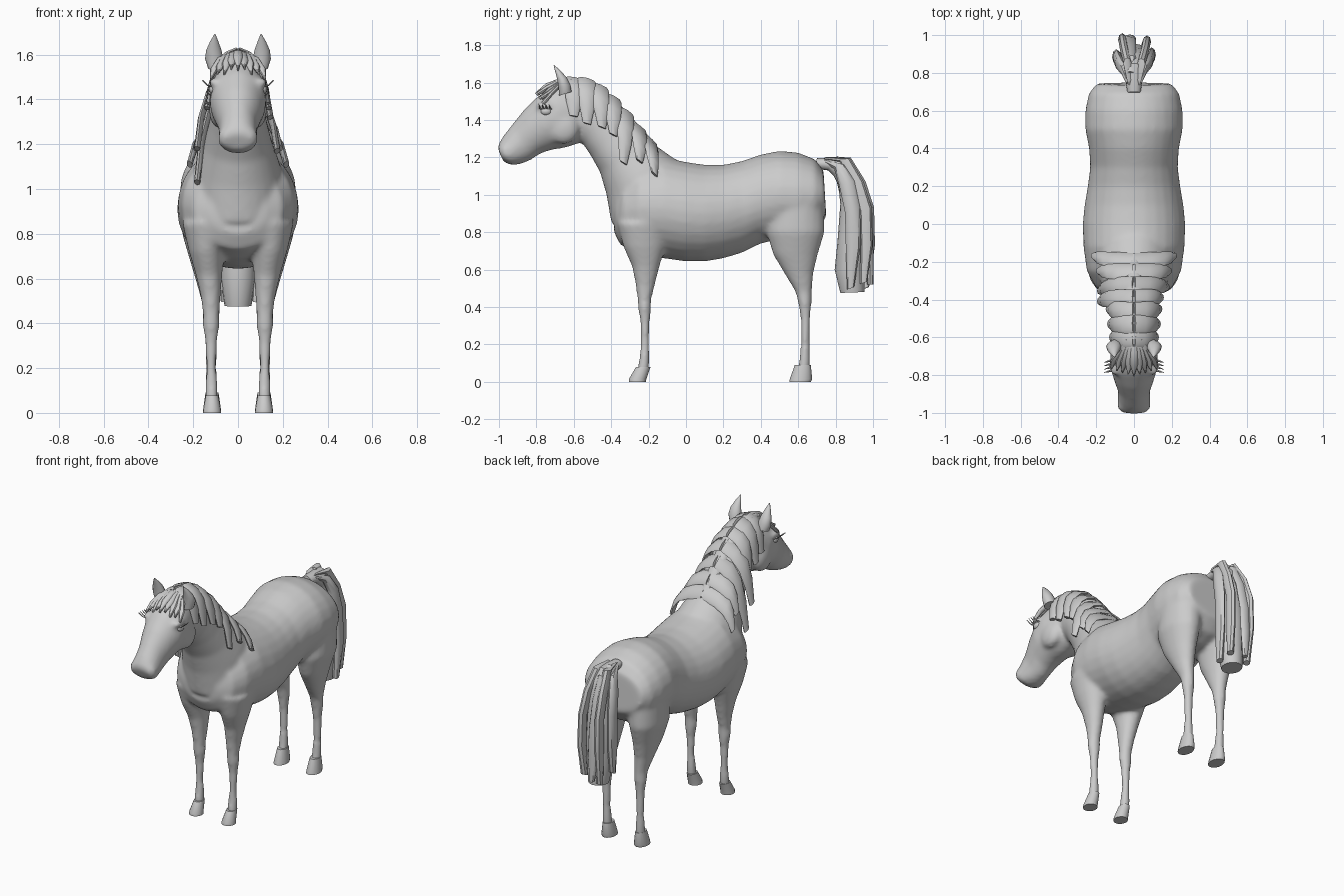
import bpy, bmesh, math
from mathutils import Vector as V, Matrix

grey = bpy.data.materials.new("coat_grey")
grey.diffuse_color = (0.6, 0.6, 0.6, 1)


def loft(bm, rings, n=12):
    """Closed skin through elliptical rings (centre, half axis, half axis)."""
    loops = []
    for c, a, b in rings:
        loops.append([bm.verts.new(c + a * math.cos(2 * math.pi * i / n) + b * math.sin(2 * math.pi * i / n))
                      for i in range(n)])
    for p, q in zip(loops, loops[1:]):
        for i in range(n):
            j = (i + 1) % n
            bm.faces.new((p[i], p[j], q[j], q[i]))
    bm.faces.new(loops[0][::-1])
    bm.faces.new(loops[-1])


def span(y1, z1, y2, z2, hw, cx=0):
    """Ring stretched between two side-view points with a half width."""
    return (V((cx, (y1 + y2) / 2, (z1 + z2) / 2)), V((0, (y2 - y1) / 2, (z2 - z1) / 2)), V((hw, 0, 0)))


def blade(bm, pts, widths, thick, wdir, n=8):
    """Flat lock of hair along a path."""
    pts, w = [V(p) for p in pts], V(wdir).normalized()
    rings = []
    for k, p in enumerate(pts):
        d = pts[min(k + 1, len(pts) - 1)] - pts[max(k - 1, 0)]
        rings.append((p, w * widths[k] / 2, w.cross(d).normalized() * thick))
    loft(bm, rings, n)


def ball(bm, centre, scale):
    m = Matrix.Translation(centre) @ Matrix.Diagonal((*scale, 1))
    bmesh.ops.create_uvsphere(bm, u_segments=16, v_segments=10, radius=1, matrix=m)


def finish(name, bm, angle=40):
    bmesh.ops.recalc_face_normals(bm, faces=bm.faces)
    me = bpy.data.meshes.new(name)
    bm.to_mesh(me)
    bm.free()
    ob = bpy.data.objects.new(name, me)
    bpy.context.collection.objects.link(ob)
    me.materials.append(grey)
    bpy.ops.object.select_all(action='DESELECT')
    ob.select_set(True)
    bpy.context.view_layer.objects.active = ob
    bpy.ops.object.shade_smooth_by_angle(angle=math.radians(angle))
    return ob


# Body: torso, neck, head and legs fused into one skin
bm = bmesh.new()
torso = [(-.385, .80, -.375, 1.0, .12), (-.35, .73, -.33, 1.1, .20), (-.25, .69, -.25, 1.17, .25),
         (-.12, .66, -.12, 1.2, .268), (0, .643, 0, 1.175, .272), (.1, .643, .1, 1.16, .262),
         (.2, .66, .2, 1.16, .245), (.3, .69, .3, 1.18, .232), (.4, .74, .4, 1.215, .238),
         (.5, .76, .5, 1.235, .258), (.6, .76, .6, 1.225, .258), (.69, .80, .69, 1.19, .24),
         (.75, .88, .735, 1.13, .20)]
neck = [(-.40, .85, 0, 1.15, .21), (-.425, 1.0, -.10, 1.22, .185), (-.46, 1.12, -.17, 1.27, .155),
        (-.51, 1.21, -.27, 1.37, .13), (-.55, 1.27, -.38, 1.50, .112), (-.60, 1.32, -.48, 1.58, .10),
        (-.66, 1.40, -.58, 1.60, .09)]
head = [(-.52, 1.32, -.55, 1.56, .07), (-.57, 1.275, -.63, 1.60, .105), (-.65, 1.25, -.72, 1.575, .125),
        (-.72, 1.24, -.80, 1.52, .125), (-.78, 1.22, -.87, 1.45, .105), (-.83, 1.185, -.93, 1.375, .085),
        (-.88, 1.165, -.98, 1.31, .085), (-.93, 1.157, -1.0, 1.275, .09), (-.975, 1.175, -1.008, 1.25, .072)]
for rows in (torso, neck, head):
    loft(bm, [span(*r) for r in rows], 28)

# Leg rows: height, front y, back y, half width, centre x
front_leg = [(.85, -.37, -.08, .11, .14), (.72, -.335, -.11, .08, .14), (.62, -.29, -.14, .06, .13),
             (.52, -.27, -.165, .045, .122), (.44, -.26, -.185, .037, .12), (.38, -.255, -.187, .038, .12),
             (.32, -.245, -.193, .027, .12), (.2, -.243, -.195, .023, .12), (.12, -.252, -.193, .028, .118),
             (.055, -.262, -.198, .029, .117)]
hind_leg = [(.95, .45, .74, .11, .14), (.8, .43, .742, .10, .15), (.68, .465, .705, .075, .14),
            (.58, .525, .682, .055, .13), (.48, .585, .673, .039, .12), (.42, .60, .672, .038, .12),
            (.34, .612, .664, .028, .12), (.2, .613, .662, .024, .12), (.12, .605, .664, .028, .118),
            (.06, .595, .662, .029, .117)]
for s in (-1, 1):
    for leg in (front_leg, hind_leg):
        loft(bm, [span(a, z, b, z, hw, s * cx) for z, a, b, hw, cx in leg], 20)
    ball(bm, (s * .052, -.965, 1.238), (.035, .034, .036))      # nostril bump
    ball(bm, (s * .085, -.655, 1.355), (.045, .085, .085))      # cheek
    ball(bm, (s * .098, -.755, 1.475), (.034, .05, .022))       # brow
body = finish("body", bm)
m = body.modifiers.new("fuse", 'REMESH')
m.mode = 'VOXEL'
m.voxel_size = .012
m.use_smooth_shade = True
m = body.modifiers.new("soften", 'SMOOTH')
m.factor = .5
m.iterations = 12

for s, side in ((-1, "left"), (1, "right")):
    # Hooves
    for name, rows in (("front", [(0, -.305, -.215), (.015, -.305, -.212), (.078, -.268, -.19)]),
                       ("hind", [(0, .553, .668), (.015, .555, .675), (.09, .582, .667)])):
        bm = bmesh.new()
        loft(bm, [span(a, z, b, z, hw, s * .116) for (z, a, b), hw in zip(rows, (.041, .040, .029))], 16)
        finish(f"{name}_hoof_{side}", bm)

    # Ear
    bm = bmesh.new()
    ear = [(.098, -.645, 1.54, .036, .034), (.106, -.65, 1.58, .041, .032), (.108, -.663, 1.62, .034, .025),
           (.106, -.685, 1.66, .018, .014), (.103, -.706, 1.692, .002, .002)]
    loft(bm, [(V((s * x, y, z)), V((w, 0, 0)), V((0, d, d * .3))) for x, y, z, w, d in ear], 14)
    finish(f"ear_{side}", bm)

    # Eye with lashes
    bm = bmesh.new()
    ball(bm, (s * .108, -.748, 1.445), (.022, .03, .022))
    finish(f"eye_{side}", bm)
    bm = bmesh.new()
    for k in range(4):
        y = -.775 + .018 * k
        blade(bm, [(s * .118, y, 1.458), (s * .138, y - .006, 1.464), (s * .158, y - .012, 1.485)],
              (.014, .01, .002), .003, (0, 1, 0), 4)
    finish(f"eyelashes_{side}", bm)

    # Mane locks: crest y z, tip y z, tip half width
    locks = [(-.60, 1.605, -.60, 1.42, .112), (-.53, 1.60, -.53, 1.38, .122), (-.46, 1.565, -.45, 1.36, .13),
             (-.39, 1.505, -.39, 1.32, .138), (-.32, 1.43, -.335, 1.17, .168), (-.25, 1.345, -.25, 1.18, .18),
             (-.19, 1.275, -.17, 1.11, .208)]
    bm = bmesh.new()
    for i, (cy, cz, ty, tz, hw) in enumerate(locks):
        if s < 0 and i in (3, 4):
            ty, tz, hw = ty - .02, tz - .14, .175
        pts = [(s * (hw * f + .004), cy + (ty - cy) * u, cz + (tz - cz) * u + .012 * (1 - u))
               for u, f in ((0, 0), (.1, .42), (.3, .74), (.6, .92), (1, 1.02))]
        blade(bm, pts, (.10, .105, .10, .085, .045), .014, (0, .85, -.15 - .1 * i))
    finish(f"mane_{side}", bm)

# Mane crest along the top of the neck
bm = bmesh.new()
crest = [(-.66, 1.60, .02), (-.60, 1.605, .04), (-.53, 1.59, .045), (-.46, 1.55, .045), (-.39, 1.49, .045),
         (-.32, 1.415, .045), (-.25, 1.335, .04), (-.17, 1.255, .02)]
blade(bm, [(0, y, z) for y, z, w in crest], [w * 2 for y, z, w in crest], .022, (1, 0, 0), 12)
finish("mane_crest", bm)

# Forelock fanned over the brow
bm = bmesh.new()
for i in range(-4, 5):
    x = i * .029
    a = abs(x)
    dip = .018 * (i % 2)
    blade(bm, [(x * .3, -.61, 1.61), (x * .65, -.68, 1.61 - .25 * a), (x * .9, -.745 + .2 * a, 1.585 - .4 * a),
               (x * 1.05, -.80 + .3 * a, 1.535 - .4 * a + dip)],
          (.03, .042, .04, .008), .011, (1, 0, -1.2 * x))
finish("forelock", bm)

# Tail: main mass and separate strands
bm = bmesh.new()
tail = [(.69, 1.14, .70, 1.195, .035), (.76, 1.13, .78, 1.20, .045), (.79, 1.10, .85, 1.195, .055),
        (.815, 1.05, .90, 1.13, .065), (.825, .95, .935, 1.0, .075), (.81, .75, .955, .78, .08),
        (.795, .6, .955, .6, .078), (.825, .475, .955, .48, .06)]
loft(bm, [span(*r) for r in tail], 16)
finish("tail", bm)
bm = bmesh.new()
strands = [(.075, .86, .50, .085), (-.075, .85, .55, .085), (.055, .93, .53, .07), (-.05, .94, .50, .075)]
for x, y, bottom, w in strands:
    k = y - .86
    path = [(x * .3, .75, 1.175 + k * .2), (x * .7, .82 + k * .4, 1.15 + k * .5), (x * 1.05, .86 + k * .8, 1.06),
            (x * 1.2, y + .03, .92), (x * 1.25, y + .035, .72), (x * 1.1, y + .02, bottom)]
    blade(bm, path, (.03, .06, w, w, w, .04), .022, (0, 1, .35))
blade(bm, [(-.02, .80, 1.19), (-.025, .88, 1.155), (-.03, .94, 1.02), (-.03, .975, .85), (-.025, .985, .68),
           (-.02, .985, .52)], (.04, .07, .08, .08, .07, .03), .018, (1, 0, 0))
finish("tail_strands", bm)
